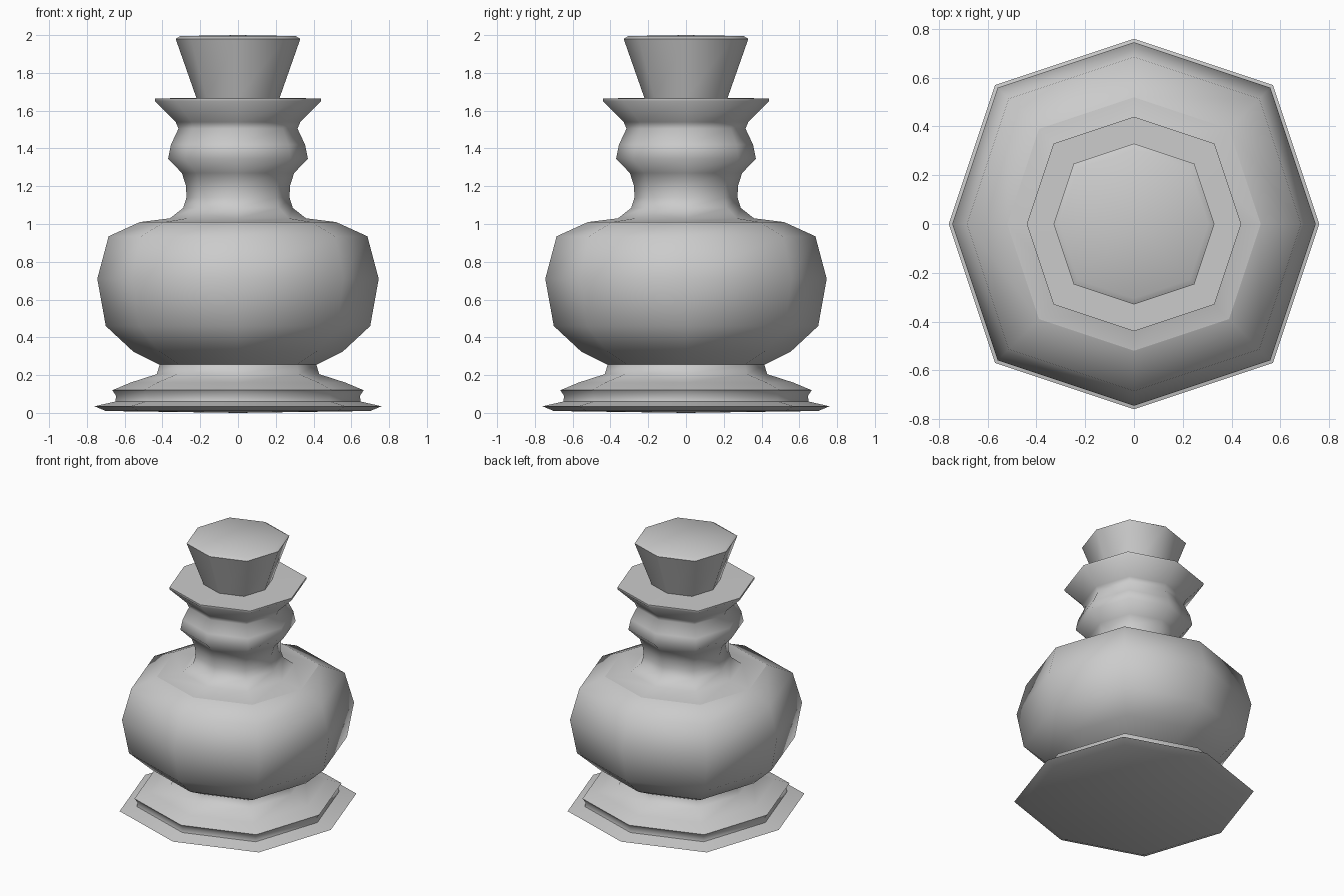
import bpy, bmesh, math

if "Cube" in bpy.data.objects:
    bpy.data.objects.remove(bpy.data.objects["Cube"])

# Eight-sided ring: diagonal corners sit at 0.75 of the axis radius
RING = [(1, 0), (.75, .75), (0, 1), (-.75, .75), (-1, 0), (-.75, -.75), (0, -1), (.75, -.75)]


def lathe(name, profile, cap_bottom=None, cap_top=None):
    """Skin octagonal rings along (radius, z) points, with optional end caps."""
    bm = bmesh.new()
    rings = [[bm.verts.new((x * r, y * r, z)) for x, y in RING] for r, z in profile]
    for a, b in zip(rings, rings[1:]):
        for i in range(8):
            j = (i + 1) % 8
            bm.faces.new((a[i], a[j], b[j], b[i]))
    if cap_bottom is not None:
        c = bm.verts.new((0, 0, cap_bottom))
        for i in range(8):
            bm.faces.new((c, rings[0][(i + 1) % 8], rings[0][i]))
    if cap_top is not None:
        c = bm.verts.new((0, 0, cap_top))
        for i in range(8):
            bm.faces.new((c, rings[-1][i], rings[-1][(i + 1) % 8]))
    mesh = bpy.data.meshes.new(name)
    bm.to_mesh(mesh)
    bm.free()
    ob = bpy.data.objects.new(name, mesh)
    bpy.context.collection.objects.link(ob)
    bpy.ops.object.select_all(action='DESELECT')
    ob.select_set(True)
    bpy.context.view_layer.objects.active = ob
    bpy.ops.object.shade_smooth_by_angle(angle=math.radians(62))
    return ob


# Stepped foot
lathe("foot", [(.70, .01), (.76, .035), (.65, .06), (.645, .09), (.665, .12),
               (.57, .16), (.43, .205), (.415, .255)], cap_bottom=0)

# Round belly
lathe("belly", [(.415, .255), (.555, .325), (.70, .46), (.745, .71),
                (.685, .935), (.52, 1.01)])

# Neck with collar bulge and flared lip
lathe("neck", [(.52, 1.01), (.36, 1.03), (.29, 1.085), (.273, 1.14), (.275, 1.2),
               (.297, 1.27), (.37, 1.345), (.355, 1.42), (.315, 1.505), (.33, 1.54),
               (.44, 1.65), (.44, 1.665), (.22, 1.667)])

# Tapered stopper
lathe("stopper", [(.22, 1.667), (.33, 1.98), (.305, 1.995)], cap_top=2)
